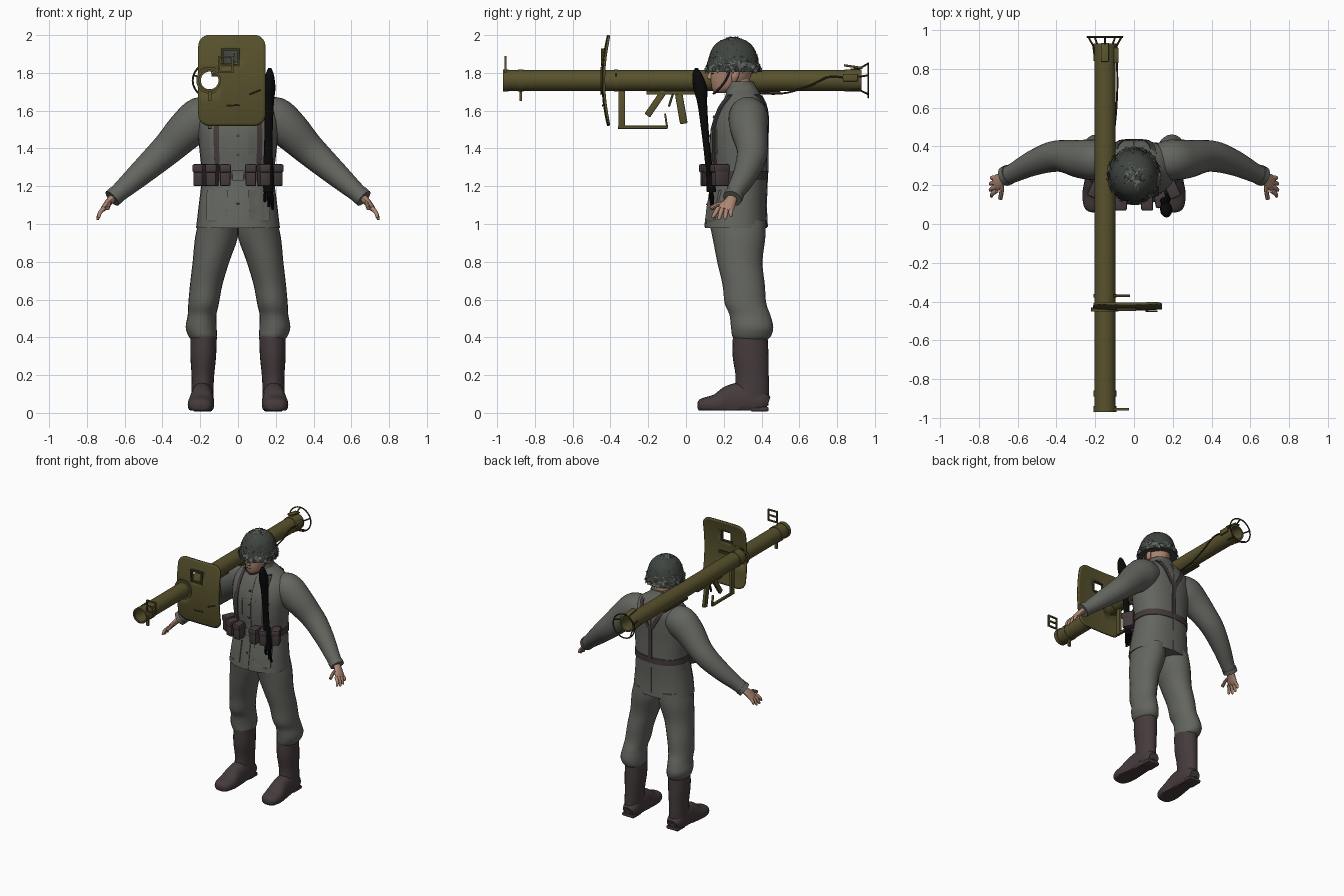
import bpy, bmesh, math, random
from mathutils import Vector, Matrix

cube = bpy.data.objects.get("Cube")
if cube:
    bpy.data.objects.remove(cube)
random.seed(4)


def material(name, r, g, b):
    m = bpy.data.materials.new(name)
    m.use_nodes = True
    m.diffuse_color = (r, g, b, 1)
    m.node_tree.nodes["Principled BSDF"].inputs["Base Color"].default_value = (r, g, b, 1)
    return m


CLOTH = material("field grey cloth", .125, .13, .113)
LEATHER = material("dark brown leather", .06, .043, .045)
OLIVE = material("olive steel", .098, .084, .026)
DARK = material("dark olive steel", .045, .038, .015)
SKIN = material("skin", .42, .24, .17)
BLACK = material("black", .003, .003, .003)
LEAF = material("leaf grey green", .12, .135, .115)
SHADE = material("dark leaf", .05, .058, .05)


def finish(bm, name, mats, angle=40):
    bmesh.ops.recalc_face_normals(bm, faces=bm.faces)
    me = bpy.data.meshes.new(name)
    for f in bm.faces:
        f.smooth = True
    bm.to_mesh(me)
    bm.free()
    me.set_sharp_from_angle(angle=math.radians(angle))
    for m in mats if isinstance(mats, list) else [mats]:
        me.materials.append(m)
    ob = bpy.data.objects.new(name, me)
    bpy.context.collection.objects.link(ob)
    return ob


def spline(rows, steps):
    """Catmull-Rom interpolation of equal-length rows."""
    rows = [Vector(r) for r in rows]
    if steps == 1:
        return rows
    out = []
    for i in range(len(rows) - 1):
        a, b, c, d = rows[max(i - 1, 0)], rows[i], rows[i + 1], rows[min(i + 2, len(rows) - 1)]
        for k in range(steps):
            t = k / steps
            out.append(.5 * (2 * b + (c - a) * t + (2 * a - 5 * b + 4 * c - d) * t * t
                             + (3 * b - a - 3 * c + d) * t ** 3))
    return out + [rows[-1]]


def power(v, n):
    return math.copysign(abs(v) ** (2 / n), v)


def loft(name, rows, mat, sides=24, steps=4, flat=False, n=2, ref=(0, 1, 0), floor=None, closed=False):
    """Rows are x, y, z, radius along ref, radius across it."""
    rows = spline(rows, steps)
    bm = bmesh.new()
    rings = []
    for i, r in enumerate(rows):
        c = Vector(r[:3])
        before, after = rows[i - 1 if closed else max(i - 1, 0)], rows[(i + 1) % len(rows) if closed else min(i + 1, len(rows) - 1)]
        t = Vector((0, 0, 1)) if flat else (Vector(after[:3]) - Vector(before[:3])).normalized()
        u = Vector(ref)
        u = (u - t * u.dot(t)).normalized()
        v = t.cross(u)
        ring = []
        for k in range(sides):
            a = math.tau * k / sides
            p = c + u * power(math.cos(a), n) * r[3] + v * power(math.sin(a), n) * r[4]
            if floor is not None:
                p.z = max(p.z, floor)
            ring.append(bm.verts.new(p))
        rings.append(ring)
    pairs = list(zip(rings, rings[1:])) + ([(rings[-1], rings[0])] if closed else [])
    for a, b in pairs:
        for k in range(sides):
            j = (k + 1) % sides
            bm.faces.new((a[k], a[j], b[j], b[k]))
    if not closed:
        bm.faces.new(rings[0])
        bm.faces.new(rings[-1])
    return finish(bm, name, mat)


def rod(name, pts, r, mat, steps=1, ref=(.3, .5, .2), **kw):
    return loft(name, [(*p, r, r) for p in pts], mat, 8, steps, ref=ref, **kw)


def box(name, loc, size, mat, bevel=0, tilt=0, turn=0):
    bm = bmesh.new()
    bmesh.ops.create_cube(bm, size=1)
    bmesh.ops.scale(bm, vec=size, verts=bm.verts)
    if bevel:
        bmesh.ops.bevel(bm, geom=bm.edges[:], offset=bevel, segments=2, profile=.5, affect='EDGES')
    rot = Matrix.Rotation(turn, 4, 'Z') @ Matrix.Rotation(tilt, 4, 'X')
    bmesh.ops.transform(bm, matrix=Matrix.Translation(loc) @ rot, verts=bm.verts)
    return finish(bm, name, mat)


def spin(name, profile, mat, x, z):
    """Closed (y, radius) profile turned about the launcher axis."""
    bm = bmesh.new()
    rings = [[bm.verts.new((x + r * math.cos(math.tau * k / 32), y, z + r * math.sin(math.tau * k / 32)))
              for k in range(32)] for y, r in profile]
    for a, b in zip(rings, rings[1:] + rings[:1]):
        for k in range(32):
            j = (k + 1) % 32
            bm.faces.new((a[k], a[j], b[j], b[k]))
    return finish(bm, name, mat)


# Tunic
TORSO = [(0, .265, .98, .165, .222), (0, .27, 1.10, .155, .208), (0, .285, 1.25, .145, .192),
         (0, .28, 1.40, .15, .205), (0, .285, 1.52, .148, .215), (0, .30, 1.61, .13, .205),
         (0, .305, 1.67, .10, .155), (0, .295, 1.72, .08, .088), (0, .285, 1.75, .075, .078)]
FINE = spline(TORSO, 8)
loft("tunic", TORSO, CLOTH, 32, 6, flat=True, n=2.3)
loft("collar", [(0, .29, 1.70, .086, .092), (0, .28, 1.755, .078, .08)], CLOTH, flat=True, steps=2)
loft("belt", [(0, .284, 1.235, .15, .199), (0, .284, 1.28, .151, .199)], LEATHER, 32, 1, flat=True, n=2.3)


def on_torso(x, z, front, off):
    r = min(FINE, key=lambda q: abs(q[2] - z))
    d = r[3] * max(1 - min(abs(x) / r[4], 1) ** 2.3, 0) ** (1 / 2.3) + off
    return Vector((x, r[1] - d if front else r[1] + d, z))


def strip(name, path, width, mat, front=True, off=.006):
    """Thin band lying on the tunic, following (x, z) points."""
    path = spline(path, 6)
    bm = bmesh.new()
    cols = [[bm.verts.new(on_torso(p[0] + w * width / 2, p[1], front, o))
             for w, o in ((-1, -.01), (-1, off), (1, off), (1, -.01))] for p in path]
    for a, b in zip(cols, cols[1:]):
        for k in range(3):
            bm.faces.new((a[k], a[k + 1], b[k + 1], b[k]))
    return finish(bm, name, mat)


strip("front_placket", [(0, .985), (0, 1.3), (0, 1.66)], .035, CLOTH, off=.004)
strip("back_seam", [(0, .985), (0, 1.3), (0, 1.68)], .012, CLOTH, False, .004)
strip("back_strap", [(0, 1.27), (0, 1.4), (0, 1.52)], .03, LEATHER, False)
strip("buckle", [(0, 1.23), (0, 1.285)], .06, CLOTH, off=.014)
for z in (1.1, 1.36, 1.46, 1.56):
    strip("tunic_button", [(0, z), (0, z + .014)], .014, SHADE, off=.008)

for s, side in ((1, "left"), (-1, "right")):
    # Webbing, pockets and pouches
    strip(side + "_front_strap", [(s * .11, 1.3), (s * .115, 1.45), (s * .11, 1.64), (s * .1, 1.685)], .028, LEATHER)
    strip(side + "_back_strap", [(s * .01, 1.5), (s * .05, 1.57), (s * .09, 1.65), (s * .1, 1.685)], .03, LEATHER, False)
    strip(side + "_skirt_pocket", [(s * .115, 1.02), (s * .11, 1.18)], .11, CLOTH, off=.008)
    strip(side + "_chest_pocket", [(s * .1, 1.37), (s * .1, 1.5)], .09, CLOTH, off=.005)
    for i, x in enumerate((.068, .135, .197)):
        y = .118 + .032 * i * i / 2
        box(f"{side}_pouch_{i + 1}", (s * x, y, 1.255), (.056, .085, .11), LEATHER, .01, turn=s * .22 * i)
        box(f"{side}_pouch_flap_{i + 1}", (s * x, y - .003, 1.295), (.062, .093, .045), LEATHER, .01, turn=s * .22 * i)
    # Sleeve and cuff
    arm = [(.11, .32, 1.575, .09, .085), (.19, .33, 1.56, .105, .115), (.27, .335, 1.50, .10, .105),
           (.36, .35, 1.41, .084, .088), (.43, .345, 1.345, .078, .078), (.53, .31, 1.255, .064, .064),
           (.62, .265, 1.175, .05, .05), (.66, .248, 1.14, .047, .045)]
    loft(side + "_sleeve", [(s * p[0], *p[1:]) for p in arm], CLOTH)
    loft(side + "_cuff", [(s * .645, .255, 1.154, .052, .05), (s * .667, .245, 1.135, .051, .049)], CLOTH, steps=1)
    # Hand
    palm = [(.65, .25, 1.15, .026, .022), (.68, .235, 1.12, .032, .02), (.705, .215, 1.09, .042, .017),
            (.718, .205, 1.075, .036, .012)]
    loft(side + "_palm", [(s * p[0], *p[1:]) for p in palm], SKIN, 12)
    for i, (y, end, tip) in enumerate(((.172, .143, 1.038), (.194, .175, 1.028), (.216, .207, 1.031), (.238, .237, 1.045))):
        x = .745 - .006 * abs(i - 1.5)
        pts = [(.708, y, 1.085, .012, .012), (.73, (y + end) / 2, 1.062, .012, .011),
               (x, end, tip, .009, .008), (x + .001, end - .002, tip - .006, .003, .003)]
        loft(f"{side}_finger_{i + 1}", [(s * p[0], *p[1:]) for p in pts], SKIN, 10, 3)
    rod(side + "_thumb", [(s * .68, .215, 1.115), (s * .683, .17, 1.105), (s * .69, .13, 1.083)], .0115, SKIN, 3, ref=(0, 0, 1))
    # Trouser leg
    leg = [(.105, .27, 1.02, .15, .10), (.114, .28, .93, .14, .113), (.143, .285, .8, .12, .097),
           (.168, .305, .68, .112, .086), (.182, .315, .58, .11, .081), (.19, .338, .52, .108, .076),
           (.195, .35, .455, .112, .082), (.188, .348, .41, .104, .076), (.184, .345, .39, .088, .066)]
    loft(side + "_trouser_leg", [(s * p[0], *p[1:]) for p in leg], CLOTH, flat=True)
    # Boot
    shaft = [(.182, .34, .405, .092, .07), (.184, .342, .3, .095, .068), (.186, .35, .2, .088, .06),
             (.188, .35, .12, .09, .058), (.188, .352, .04, .085, .056)]
    loft(side + "_boot_shaft", [(s * p[0], *p[1:]) for p in shaft], LEATHER, flat=True)
    foot = [(.186, .435, .05, .035, .04), (.186, .40, .06, .06, .056), (.188, .31, .07, .09, .06),
            (.192, .23, .06, .085, .062), (.196, .16, .045, .055, .07), (.199, .10, .04, .042, .063),
            (.2, .07, .04, .03, .045), (.2, .06, .04, .01, .015)]
    loft(side + "_boot_foot", [(s * p[0], *p[1:]) for p in foot], LEATHER, ref=(0, 0, 1), floor=.012, n=2.3)
    box(side + "_boot_heel", (s * .187, .39, .02), (.1, .095, .025), LEATHER, .008)

# Head
loft("neck", [(0, .29, 1.68, .062, .06), (0, .27, 1.80, .065, .06)], SKIN, flat=True)
loft("head", [(0, .185, 1.693, .035, .025), (0, .21, 1.715, .072, .055), (0, .23, 1.755, .1, .073),
              (0, .24, 1.80, .11, .084), (0, .25, 1.85, .115, .09), (0, .25, 1.9, .09, .07)], SKIN, flat=True)
loft("nose", [(0, .14, 1.765, .014, .016), (0, .128, 1.775, .018, .014), (0, .135, 1.805, .012, .009)], SKIN, 10, flat=True)
box("mouth", (0, .136, 1.742), (.04, .008, .006), LEATHER, .002)
for s, side in ((1, "left"), (-1, "right")):
    box(side + "_eye", (s * .034, .14, 1.797), (.022, .009, .007), BLACK, .002)
    loft(side + "_ear", [(s * .078, .255, 1.755, .012, .01), (s * .086, .26, 1.78, .02, .012),
                         (s * .088, .265, 1.81, .018, .01)], SKIN, 10, flat=True)
    rod(side + "_chin_strap", [(s * .092, .235, 1.82), (s * .08, .21, 1.76), (s * .052, .17, 1.71), (0, .146, 1.69)], .006, LEATHER, 4)

# Helmet with leaf cover
loft("helmet", [(0, .25, 1.805, .146, .136), (0, .25, 1.83, .137, .127), (0, .25, 1.88, .13, .12),
                (0, .25, 1.935, .108, .1), (0, .25, 1.972, .066, .062), (0, .25, 1.985, .01, .01)], SHADE, flat=True)
bm = bmesh.new()
for i in range(330):
    a, h = i * 2.39996, (i + .5) / 330
    flare = 1 + .1 * max(0, .25 - h) * 4
    nrm = Vector((math.cos(a) * math.sqrt(1 - h * h), math.sin(a) * math.sqrt(1 - h * h), h))
    c = Vector((nrm.x * .126 * flare, .25 + nrm.y * .136 * flare, 1.81 + nrm.z * .178))
    nrm = (nrm + Vector([random.uniform(-.45, .45) for _ in range(3)])).normalized()
    u = nrm.orthogonal().normalized()
    u.rotate(Matrix.Rotation(random.random() * math.tau, 3, nrm))
    v = nrm.cross(u)
    size = random.uniform(.014, .021)
    verts = [bm.verts.new(c + (u * math.cos(k * math.tau / 10) + v * math.sin(k * math.tau / 10))
                          * size * (1 if k % 2 else .6)) for k in range(10)]
    bm.faces.new(verts).material_index = 1 if random.random() < .3 else 0
finish(bm, "helmet_leaves", [LEAF, SHADE])

# Launcher tube
X, Z = -.15, 1.76
spin("launcher_tube", [(-.965, .055), (.93, .055), (.93, .047), (-.965, .047)], OLIVE, X, Z)
for y0, y1 in ((-.97, -.94), (-.89, -.86), (.84, .93), (-.38, -.36)):
    spin("tube_band", [(y0, .059), (y1, .059), (y1, .05), (y0, .05)], OLIVE, X, Z)
ring = [(X + .09 * math.cos(k * math.tau / 24), .965, Z + .09 * math.sin(k * math.tau / 24)) for k in range(24)]
rod("rear_guard_ring", ring, .005, DARK, ref=(0, 1, 0), closed=True)
for k in range(5):
    a = math.tau * (k + .25) / 5
    rod("rear_guard_strut", [(X + r * math.cos(a), y, Z + r * math.sin(a)) for y, r in ((.87, .057), (.92, .064), (.965, .09))], .005, DARK)
box("rear_latch", (X, .885, 1.833), (.04, .1, .012), OLIVE, .003, tilt=-.15)
box("rear_contact_box", (X + .058, .87, 1.775), (.025, .08, .04), OLIVE, .005)
rod("firing_cable", [(X + .02, .3, 1.7), (X + .05, .5, 1.69), (X + .062, .65, 1.73), (X + .064, .76, 1.78), (X + .06, .86, 1.77)], .005, DARK, 5)

# Front sight frame and lower lug
for x in (-.1, -.03):
    box("front_sight_post", (x, -.955, 1.845), (.01, .012, .085), OLIVE)
for z in (1.805, 1.845, 1.885):
    box("front_sight_bar", (-.065, -.955, z), (.08, .012, .009), OLIVE)
box("front_lug", (X, -.875, 1.68), (.02, .014, .06), OLIVE)

# Shield: curved plate with a window and a tube opening
W, H, CX, R = .1775, .24, -.0325, .06
xs = [-.21, -.2, -.185, -.165, -.15, -.135, -.1, -.08, -.04, 0, .04, .085, .1, .115, .13, .145]
zs = [1.52, 1.535, 1.55, 1.565, 1.58, 1.64, 1.71, 1.76, 1.81, 1.845, 1.88, 1.92, 1.94, 1.955, 1.97, 1.985, 2.0]
bm = bmesh.new()


def shield_point(x, z):
    u, w = x - CX, z - Z
    p, q = abs(u) - (W - R), abs(w) - (H - R)
    if p > 0 and q > 0:
        f = max(p, q) / math.hypot(p, q)
        u, w = math.copysign(W - R + p * f, u), math.copysign(H - R + q * f, w)
    return (CX + u, -.442 + .03 * (w / H) ** 2 + .008 * (u / W) ** 2, Z + w)


grid = [[bm.verts.new(shield_point(x, z)) for z in zs] for x in xs]
for i in range(len(xs) - 1):
    for j in range(len(zs) - 1):
        mx, mz = (xs[i] + xs[i + 1]) / 2, (zs[j] + zs[j + 1]) / 2
        window = -.08 < mx < 0 and 1.845 < mz < 1.92
        opening = -.2 < mx < -.1 and 1.71 < mz < 1.81
        if not window and not opening:
            bm.faces.new((grid[i][j], grid[i + 1][j], grid[i + 1][j + 1], grid[i][j + 1]))
plate = finish(bm, "shield", OLIVE)
solid = plate.modifiers.new("thickness", 'SOLIDIFY')
solid.thickness, solid.offset = .012, 0
spin("shield_flange", [(-.452, .071), (-.43, .071), (-.43, .05), (-.452, .05)], OLIVE, X, Z)
for x in (-.084, .004):
    box("window_side_frame", (x, -.438, 1.882), (.012, .022, .09), DARK)
for z in (1.841, 1.924):
    box("window_cross_frame", (-.04, -.438, z), (.1, .022, .012), DARK)
rod("shield_clip_upper", [(.06, -.45, 1.685), (.12, -.45, 1.71)], .004, DARK)
rod("shield_clip_lower", [(-.06, -.442, 1.625), (.01, -.442, 1.63)], .004, DARK)
box("shield_mount_bar", (-.08, -.37, 1.79), (.12, .012, .02), DARK)

# Grips and shoulder rest
box("front_grip", (X, -.34, 1.605), (.02, .035, .2), OLIVE, .004)
box("grip_guard_bar", (X, -.23, 1.512), (.02, .26, .017), OLIVE, .003)
box("guard_rear_post", (X, -.105, 1.545), (.015, .01, .08), OLIVE, .002, tilt=.15)
box("pistol_grip", (X, -.025, 1.61), (.025, .04, .16), OLIVE, .006, tilt=.17)
box("cocking_lever", (X, -.16, 1.64), (.02, .035, .16), OLIVE, .004, tilt=-.6)
box("trigger", (X, -.08, 1.655), (.01, .012, .07), DARK, tilt=-.3)
box("grip_rail", (X, -.06, 1.695), (.03, .3, .02), OLIVE, .004)
box("shoulder_rest", (X, .36, 1.695), (.05, .28, .016), DARK, .004)

# Black bundle hanging at the left front
loft("hanging_bundle", [(.168, .055, 1.825, .008, .008), (.168, .06, 1.79, .026, .022), (.166, .075, 1.72, .037, .032),
                        (.164, .086, 1.64, .026, .026), (.162, .10, 1.5, .02, .022), (.16, .116, 1.35, .018, .024),
                        (.16, .128, 1.24, .022, .03), (.162, .135, 1.17, .025, .026)], BLACK, 12, flat=True)
for i, (dx, dz) in enumerate(((-.02, 1.12), (0, 1.09), (.02, 1.075), (.008, 1.1))):
    rod(f"bundle_prong_{i + 1}", [(.16 + dx * .6, .13, 1.2), (.162 + dx, .13 + .012 * (i % 2), 1.14), (.164 + dx, .14, dz)], .008, BLACK)
